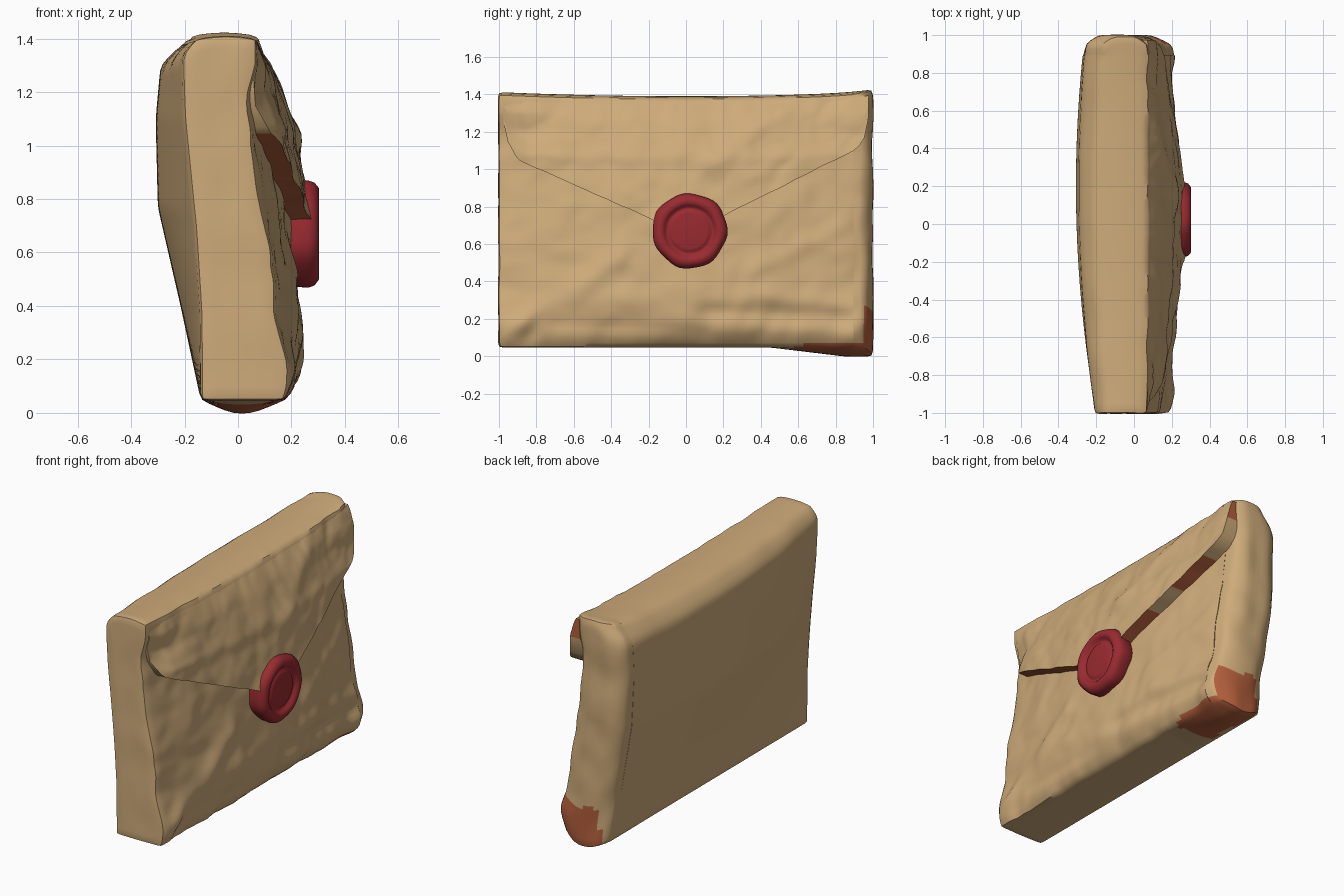
import bpy, bmesh, math
from mathutils import Vector, noise

if "Cube" in bpy.data.objects:
    bpy.data.objects.remove(bpy.data.objects["Cube"])


def material(name, rgb):
    m = bpy.data.materials.new(name)
    m.diffuse_color = (*rgb, 1)
    m.use_nodes = True
    m.node_tree.nodes["Principled BSDF"].inputs["Base Color"].default_value = m.diffuse_color
    return m


PAPER = material("tan paper", (0.62, 0.41, 0.195))
WORN = material("worn rust brown", (0.45, 0.115, 0.045))
WAX = material("red wax", (0.32, 0.024, 0.03))


def interp(pts, t):
    """Piecewise linear lookup in a short profile."""
    if t <= pts[0][0]:
        return pts[0][1]
    for (a, p), (b, q) in zip(pts, pts[1:]):
        if t <= b:
            return p + (q - p) * (t - a) / (b - a)
    return pts[-1][1]


# side profiles: z -> x at the ends and at the bulging middle
FRONT_END = [(0.05, 0.165), (0.18, 0.185), (0.35, 0.14), (0.6, 0.12), (0.8, 0.08),
             (1.0, 0.05), (1.2, 0.04), (1.3, 0.075), (1.4, 0.075)]
FRONT_MID = [(0.05, 0.165), (0.13, 0.23), (0.3, 0.245), (0.6, 0.205), (0.8, 0.185),
             (1.0, 0.145), (1.25, 0.115), (1.4, 0.07)]
BACK_END = [(0.05, -0.14), (0.37, -0.14), (0.7, -0.16), (1.1, -0.2), (1.34, -0.21), (1.4, -0.15)]
BACK_MID = [(0.05, -0.14), (0.4, -0.215), (0.77, -0.3), (1.1, -0.308), (1.3, -0.29), (1.39, -0.2)]

# folds in the paper: y0, z0, y1, z1, height, width
CREASES = [(-0.95, 0.12, -0.35, 0.52, 0.022, 0.05), (-0.85, 0.1, -0.6, 0.4, -0.015, 0.04),
           (0.1, 0.24, 0.85, 0.2, -0.018, 0.035), (0.35, 0.33, 0.9, 0.27, 0.015, 0.04),
           (0.35, 0.45, 0.85, 0.7, 0.012, 0.04), (0.1, 1.0, 0.5, 1.3, 0.014, 0.05),
           (-0.7, 0.17, 0.1, 0.13, -0.015, 0.03), (0.86, 0.11, 0.95, 0.13, 0.03, 0.07)]


def wrinkle(y, z):
    h = 0.022 * (abs(noise.noise(Vector((3.5 * y + z, 4 * z - y, 1.7)))) - 0.2)
    h += 0.014 * (abs(noise.noise(Vector((8 * y - 3 * z, 7 * z + 2 * y, 5.1)))) - 0.2)
    for y0, z0, y1, z1, amp, wid in CREASES:
        dy, dz = y1 - y0, z1 - z0
        t = max(0, min(1, ((y - y0) * dy + (z - z0) * dz) / (dy * dy + dz * dz)))
        d = math.hypot(y - y0 - t * dy, z - z0 - t * dz)
        h += amp * math.exp(-(d / wid) ** 2)
    return h


def front(y, z):
    t = max(0, 1 - abs(y) ** 1.7)
    return interp(FRONT_END, z) * (1 - t) + interp(FRONT_MID, z) * t + wrinkle(y, z)


def back(y, z):
    t = max(0, 1 - (y - 0.2) ** 2 / 1.44)
    rough = 0.014 * noise.noise(Vector((5 * y, 6 * z, 8))) * max(0, (z - 1.25) / 0.15)
    return interp(BACK_END, z) * (1 - t) + interp(BACK_MID, z) * t + rough


def top_z(y):
    return 1.372 + 0.022 * y * y + 0.014 * max(0, y) ** 6


def finish(bm, name, mats, angle):
    bmesh.ops.recalc_face_normals(bm, faces=bm.faces)
    me = bpy.data.meshes.new(name)
    bm.to_mesh(me)
    bm.free()
    for m in mats:
        me.materials.append(m)
    ob = bpy.data.objects.new(name, me)
    bpy.context.collection.objects.link(ob)
    bpy.context.view_layer.objects.active = ob
    ob.select_set(True)
    bpy.ops.object.shade_smooth_by_angle(angle=math.radians(angle))
    ob.select_set(False)


def shaped_box(name, n, place, is_worn, smooth):
    """Gridded box whose lattice (u, v, w in 0..1) is bent by place()."""
    bm = bmesh.new()
    verts = {}

    def vert(p):
        if p not in verts:
            verts[p] = bm.verts.new(place(*(p[i] / n[i] for i in range(3))))
        return verts[p]

    for ax in range(3):
        b, c = (ax + 1) % 3, (ax + 2) % 3
        for end in (0, n[ax]):
            for i in range(n[b]):
                for j in range(n[c]):
                    quad = []
                    for di, dj in ((0, 0), (1, 0), (1, 1), (0, 1)):
                        p = [0, 0, 0]
                        p[ax], p[b], p[c] = end, i + di, j + dj
                        quad.append(vert(tuple(p)))
                    f = bm.faces.new(quad)
                    f.material_index = int(is_worn(f.calc_center_median(), ax, end))
    for _ in range(smooth):
        bmesh.ops.smooth_vert(bm, verts=bm.verts, factor=0.5, use_axis_x=True,
                              use_axis_y=True, use_axis_z=True)
    finish(bm, name, (PAPER, WORN), 42)


# envelope body
def place_body(u, v, w):
    y = 2 * v - 1
    belly = math.sin(math.pi * u)
    full = min(1, 1.5 * belly)
    dip = max(0, min(1, (y - 0.45) / 0.4))
    z0 = 0.046 - 0.05 * dip * belly ** 1.3
    z = z0 + (top_z(y) + 0.006 + 0.012 * belly - z0) * w
    x = back(y, z) + (front(y, z) - back(y, z)) * u
    n = noise.noise(Vector((3 * u, 5 * y, 5 * z)))
    if y > 0.9:
        y *= 0.955 + 0.046 * full
    else:
        y *= 1.004
    if abs(y) > 0.93:
        y += 0.02 * (n - 0.1) * (1 if y > 0 else -0.3)
    y = min(y, 1.002)
    return Vector((x, y, z))


def body_worn(c, ax, end):
    edge = 0.03 * noise.noise(c * 9)
    if c.x < -0.1 + edge:
        return False
    if ax == 0:
        return end > 0 and c.z < 0.075 and c.y > 0.62 + edge
    return (ax == 2 and end == 0 and c.y > 0.57 + edge) or (ax == 1 and end > 0 and c.z < 0.25 + edge)


shaped_box("envelope_body", (10, 80, 54), place_body, body_worn, 2)

# folded flap
FLAP_EDGE = [(-0.98, 1.27), (-0.955, 1.15), (-0.9, 1.05), (0, 0.65), (0.9, 1.1),
             (0.95, 1.15), (0.975, 1.27)]


def place_flap(u, v, w):
    y = -0.975 + 1.95 * v
    zt = top_z(y) - 0.012
    zl = interp(FLAP_EDGE, y) + 0.008 * noise.noise(Vector((9 * y, 2, 3)))
    z = zl + (zt - zl) * w
    ramp = min(1, (zt - z) / 0.3)
    lift = (0.078 + 0.035 * max(0, y)) * ramp
    if y < -0.85:  # pinched left corner
        lift *= 1 - (-0.85 - y) / 0.13 * 0.75
    x = front(y, z)
    return Vector((x - 0.004 + lift if u else x - 0.03, y, z))


def flap_worn(c, ax, end):
    if ax == 1:
        return end > 0
    return ax == 2 and end == 0 and (-0.88 < c.y < 0.42 or 0.58 < c.y < 0.82)


shaped_box("envelope_flap", (1, 90, 24), place_flap, flap_worn, 0)

# wax seal: lathed around the x axis with an uneven rim
SEAL = [(0.18, 0.17), (0.195, 0.2), (0.2, 0.262), (0.192, 0.286), (0.172, 0.302), (0.15, 0.303),
        (0.136, 0.292), (0.126, 0.28), (0.116, 0.279), (0.106, 0.288), (0.094, 0.29)]
SEG = 48
bm = bmesh.new()
rings = []
for r, x in SEAL:
    ring = []
    for k in range(SEG):
        a = 2 * math.pi * k / SEG
        wob = 1 + (0.018 * math.cos(7 * a + 0.5) + 0.012 * math.sin(3 * a)) * (r / 0.2) ** 3
        ring.append(bm.verts.new((x, 0.02 + r * wob * math.cos(a), 0.67 + r * wob * math.sin(a))))
    rings.append(ring)
for p, q in zip(rings, rings[1:]):
    for k in range(SEG):
        m = (k + 1) % SEG
        bm.faces.new((p[k], p[m], q[m], q[k]))
bm.faces.new(rings[0])
bm.faces.new(rings[-1])
finish(bm, "wax_seal", (WAX,), 55)
